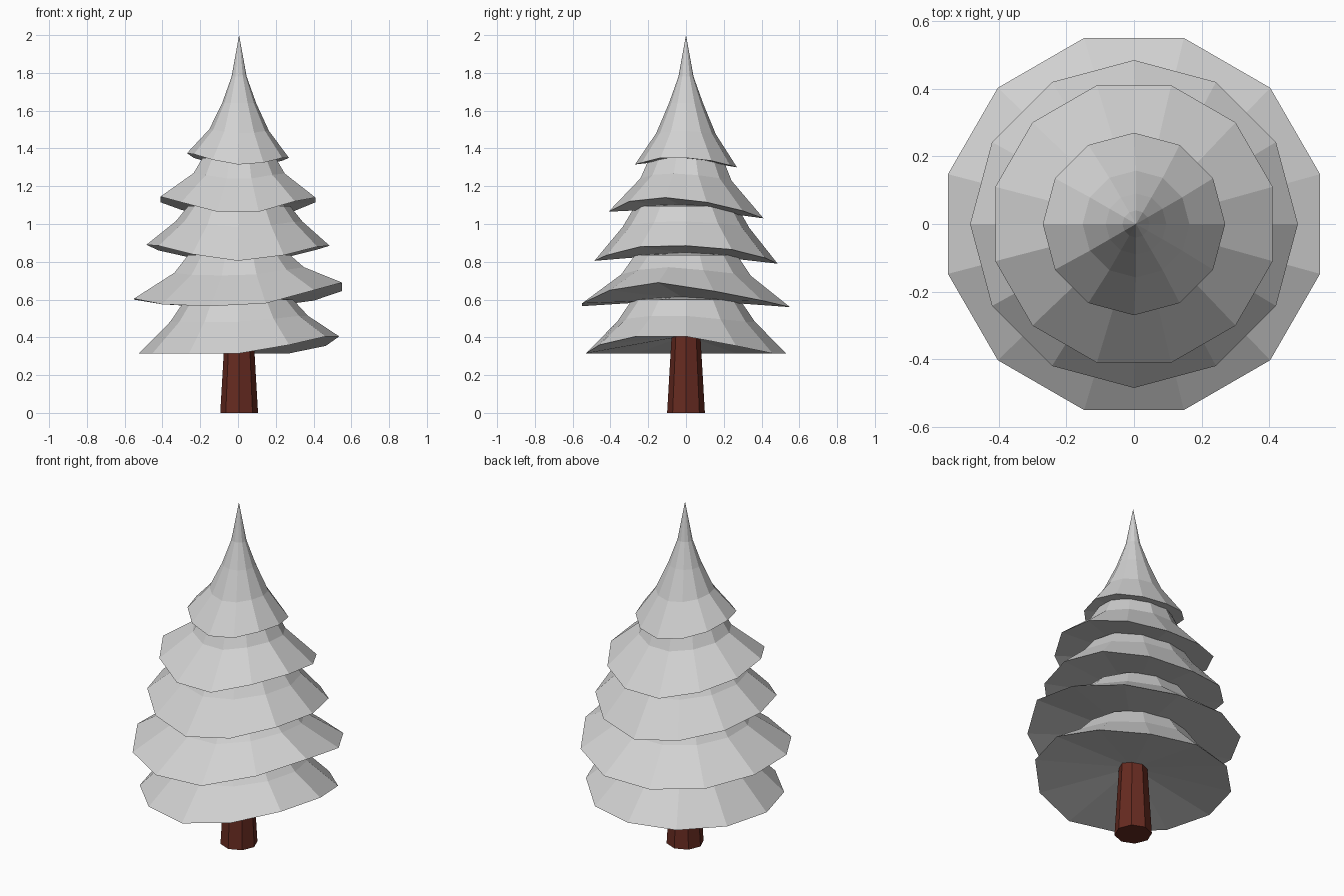
import bpy
from math import cos, sin, radians

cube = bpy.data.objects.get("Cube")
if cube:
    bpy.data.objects.remove(cube, do_unlink=True)

LEAN = 0.006  # the trunk line stands slightly off centre


def make_material(name, color):
    mat = bpy.data.materials.new(name)
    mat.use_nodes = True
    mat.diffuse_color = (*color, 1)
    mat.node_tree.nodes["Principled BSDF"].inputs["Base Color"].default_value = (*color, 1)
    return mat


def ring(radius, heights, offset=0, shift=LEAN):
    """One loop of points, with a height for every corner."""
    step = 360 / len(heights)
    return [(radius * cos(radians(offset + i * step)) + shift,
             radius * sin(radians(offset + i * step)), z)
            for i, z in enumerate(heights)]


def loft(name, rings, top, bottom, mat):
    """Skin stacked loops from top to bottom, closed by a fan at each end."""
    n = len(rings[0])
    verts = [p for r in rings for p in r] + [(LEAN, 0, top), (LEAN, 0, bottom)]
    apex, base, last = len(verts) - 2, len(verts) - 1, (len(rings) - 1) * n
    faces = []
    for i in range(n):
        j = (i + 1) % n
        faces.append((apex, i, j))
        faces.append((base, last + j, last + i))
        for k in range(0, last, n):
            faces.append((k + i, k + n + i, k + n + j, k + j))
    mesh = bpy.data.meshes.new(name)
    mesh.from_pydata(verts, [], faces)
    mesh.materials.append(mat)
    mesh.validate()
    obj = bpy.data.objects.new(name, mesh)
    bpy.context.collection.objects.link(obj)


def branch_tier(name, top, bottom, profile, radius, rim, offset, shift=0):
    """A flared skirt whose lowest upper loop partly follows the wavy rim."""
    mean = sum(rim) / len(rim)
    rings = []
    for r, z in profile:
        follow = 0.35 if (r, z) == profile[-1] else 0
        rings.append(ring(r, [z + follow * (h - mean) for h in rim], offset))
    rings.append(ring(radius, rim, offset, shift))
    loft(name, rings, top, bottom, needles)


needles = make_material("grey needles", (0.64, 0.64, 0.64))
bark = make_material("red brown bark", (0.135, 0.024, 0.015))

# Tapered eight-sided trunk
loft("trunk", [ring(0.075, [0.43] * 8), ring(0.1, [0] * 8)], 0.43, 0, bark)

# Branch tiers, top to bottom; rim heights run anticlockwise from +x
branch_tier("branches_top", 2.0, 1.345,
            [(0.04, 1.78), (0.09, 1.64), (0.158, 1.488)], 0.27,
            [1.35, 1.335, 1.31, 1.3, 1.32, 1.35, 1.375, 1.37, 1.34, 1.315, 1.325, 1.35], 0)
branch_tier("branches_upper", 1.37, 1.085,
            [(0.2, 1.35), (0.25, 1.25)], 0.425,
            [1.115, 1.07, 1.03, 1.03, 1.075, 1.115, 1.145, 1.115, 1.065, 1.065, 1.12, 1.14], 15)
branch_tier("branches_middle", 1.11, 0.845,
            [(0.27, 1.095), (0.335, 1.0)], 0.485,
            [0.885, 0.865, 0.82, 0.79, 0.82, 0.86, 0.89, 0.885, 0.84, 0.805, 0.835, 0.88], 0)
branch_tier("branches_lower", 0.85, 0.6,
            [(0.28, 0.835), (0.355, 0.74)], 0.57,
            [0.645, 0.595, 0.56, 0.56, 0.575, 0.6, 0.605, 0.575, 0.565, 0.58, 0.65, 0.69], 15)
branch_tier("branches_bottom", 0.62, 0.41,
            [(0.285, 0.6), (0.365, 0.49)], 0.53,
            [0.405, 0.355] + [0.315] * 8 + [0.36, 0.405], 0, LEAN)
